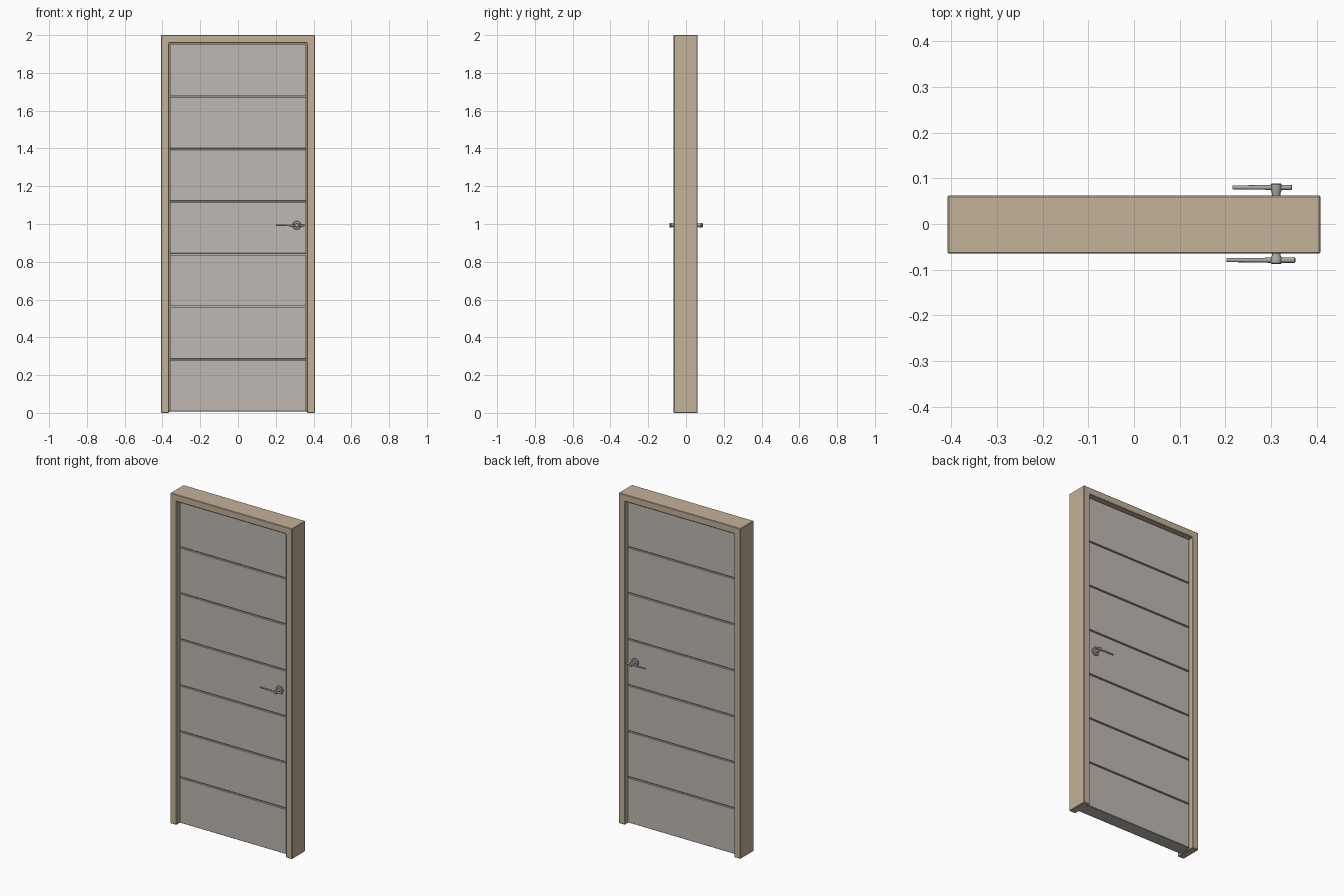
import bpy, bmesh, math
from mathutils import Matrix

cube = bpy.data.objects.get("Cube")
if cube:
    bpy.data.objects.remove(cube, do_unlink=True)


def material(name, colour, rough=0.6):
    m = bpy.data.materials.new(name)
    m.use_nodes = True
    m.diffuse_color = (*colour, 1)
    node = next(n for n in m.node_tree.nodes if n.type == 'BSDF_PRINCIPLED')
    node.inputs["Base Color"].default_value = (*colour, 1)
    node.inputs["Roughness"].default_value = rough
    return m


TAN = material("tan wood", (0.55, 0.445, 0.315))
GREY = material("warm grey panel", (0.52, 0.485, 0.445))
METAL = material("brushed metal", (0.40, 0.385, 0.365), 0.4)


def add(name, bm, mat, bevel=0, smooth=False):
    bmesh.ops.recalc_face_normals(bm, faces=bm.faces)
    mesh = bpy.data.meshes.new(name)
    bm.to_mesh(mesh)
    bm.free()
    mesh.materials.append(mat)
    ob = bpy.data.objects.new(name, mesh)
    bpy.context.collection.objects.link(ob)
    if bevel:
        mod = ob.modifiers.new("Bevel", 'BEVEL')
        mod.width, mod.segments, mod.limit_method = bevel, 1, 'ANGLE'
    if smooth:
        bpy.ops.object.select_all(action='DESELECT')
        ob.select_set(True)
        bpy.context.view_layer.objects.active = ob
        bpy.ops.object.shade_smooth_by_angle(angle=math.radians(40))
    return ob


def box(name, x, y, z, mat, bevel=0):
    bm = bmesh.new()
    size = [b - a for a, b in (x, y, z)]
    mid = [(a + b) / 2 for a, b in (x, y, z)]
    bmesh.ops.create_cube(bm, size=1, matrix=Matrix.Translation(mid) @ Matrix.Diagonal((*size, 1)))
    return add(name, bm, mat, bevel)


def arch(name, outer, top, inner, inner_top, y, base, mat, bevel=0):
    """Three-sided surround extruded through the depth."""
    outline = [(-outer, base), (-outer, top), (outer, top), (outer, base),
               (inner, base), (inner, inner_top), (-inner, inner_top), (-inner, base)]
    bm = bmesh.new()
    face = bm.faces.new([bm.verts.new((x, y[0], z)) for x, z in outline])
    ext = bmesh.ops.extrude_face_region(bm, geom=[face])
    verts = [v for v in ext["geom"] if isinstance(v, bmesh.types.BMVert)]
    bmesh.ops.translate(bm, verts=verts, vec=(0, y[1] - y[0], 0))
    return add(name, bm, mat, bevel)


def lathe(name, profile, matrix, mat, sides=24):
    """Spin (radius, height) points about local z."""
    bm = bmesh.new()
    verts = [bm.verts.new((r, 0, h)) for r, h in profile]
    edges = [bm.edges.new(p) for p in zip(verts, verts[1:])]
    bmesh.ops.spin(bm, geom=verts + edges, cent=(0, 0, 0), axis=(0, 0, 1),
                   angle=math.tau, steps=sides)
    bmesh.ops.remove_doubles(bm, verts=bm.verts, dist=1e-5)
    bm.transform(matrix)
    return add(name, bm, mat, smooth=True)


# Frame and the stop that closes the gap around the door
FRONT, BACK = -0.065, 0.062
DOOR_FRONT, DOOR_BACK = FRONT + 0.022, BACK - 0.022
arch("door_frame", 0.408, 2, 0.366, 1.958, (FRONT, BACK), 0, TAN, 0.003)
arch("door_stop", 0.37, 1.962, 0.359, 1.949,
     (DOOR_FRONT + 0.01, DOOR_BACK - 0.01), 0.004, TAN)

# Door core with seven boards on each face, parted by narrow grooves
BOTTOM, TOP, COUNT, GAP = 0.008, 1.951, 7, 0.007
box("door_core", (-0.359, 0.359), (DOOR_FRONT + 0.008, DOOR_BACK - 0.008),
    (BOTTOM, TOP), GREY)
pitch = (TOP - BOTTOM + GAP) / COUNT
for i in range(COUNT):
    z = BOTTOM + i * pitch
    box(f"door_board_{i + 1}", (-0.361, 0.361), (DOOR_FRONT, DOOR_BACK),
        (z, z + pitch - GAP), GREY, 0.0015)

# Lever handles on both faces
HX, HZ = 0.311, 0.993
for side, face, sign, tip, tail in (("front", DOOR_FRONT, -1, 0.202, 0.353),
                                    ("back", DOOR_BACK, 1, 0.215, 0.346)):
    out = Matrix.Translation((HX, face, HZ)) @ Matrix.Rotation(-sign * math.pi / 2, 4, 'X')
    lathe(side + "_rosette", [(0, 0), (0.023, 0), (0.023, 0.005), (0.020, 0.008), (0, 0.008)],
          out, METAL)
    reach = 0.049 if sign > 0 else 0.045
    lathe(side + "_handle_hub",
          [(0, 0), (0.009, 0.006), (0.009, 0.026), (0.012, reach - 0.014),
           (0.012, reach - 0.003), (0.009, reach), (0, reach)], out, METAL)
    along = Matrix.Translation((tip, face + sign * (reach - 0.009), HZ)) \
        @ Matrix.Rotation(math.pi / 2, 4, 'Y')
    length = tail - tip
    lathe(side + "_handle_lever",
          [(0, 0), (0.0035, 0), (0.0045, 0.003), (0.005, length * 0.55),
           (0.0058, length * 0.6), (0.0058, length - 0.002), (0.004, length), (0, length)],
          along, METAL, 16)
